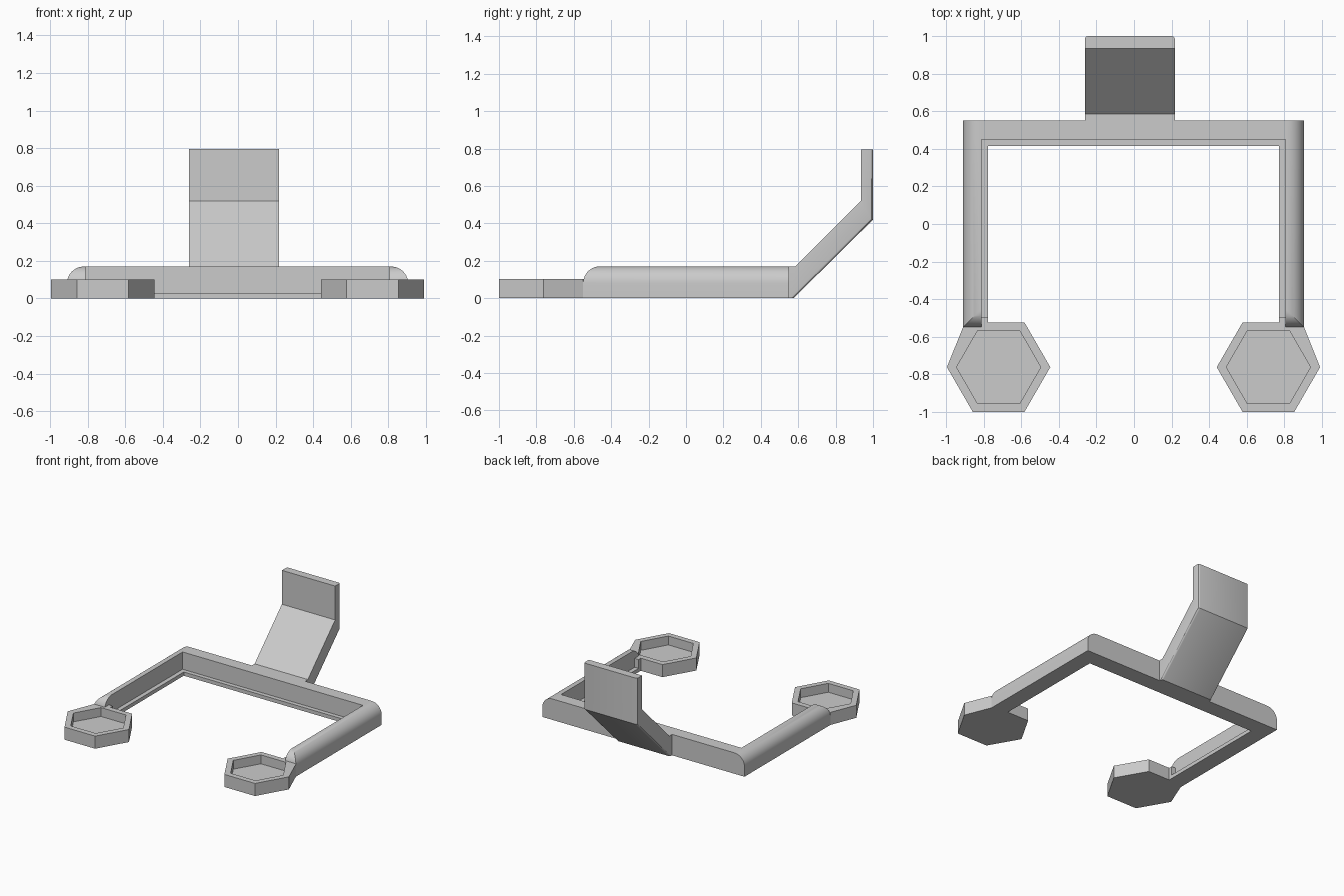
import bpy, bmesh
from math import cos, sin, pi, radians
from mathutils import Vector

cube = bpy.data.objects.get("Cube")
if cube:
    bpy.data.objects.remove(cube)

grey = bpy.data.materials.new("light_grey")
grey.use_nodes = True
colour = (0.6, 0.6, 0.6, 1)
grey.diffuse_color = colour
grey.node_tree.nodes["Principled BSDF"].inputs["Base Color"].default_value = colour

SHIFT = -0.0025


def finish(name, bm, smooth=False):
    bmesh.ops.recalc_face_normals(bm, faces=bm.faces[:])
    mesh = bpy.data.meshes.new(name)
    bm.to_mesh(mesh)
    bm.free()
    mesh.materials.append(grey)
    ob = bpy.data.objects.new(name, mesh)
    bpy.context.collection.objects.link(ob)
    ob.location.x = SHIFT
    if smooth:
        bpy.ops.object.select_all(action="DESELECT")
        ob.select_set(True)
        bpy.context.view_layer.objects.active = ob
        bpy.ops.object.shade_smooth_by_angle(angle=radians(30))
    return ob


def box(x, y, z):
    bm = bmesh.new()
    bmesh.ops.create_cube(bm, size=1)
    for v in bm.verts:
        v.co = Vector([r[0] if c < 0 else r[1] for c, r in zip(v.co, (x, y, z))])
    return bm


def prism(points, offset):
    bm = bmesh.new()
    face = bm.faces.new([bm.verts.new(p) for p in points])
    moved = bmesh.ops.extrude_face_region(bm, geom=[face])["geom"]
    verts = [g for g in moved if isinstance(g, bmesh.types.BMVert)]
    bmesh.ops.translate(bm, verts=verts, vec=offset)
    return bm


def arm(name, s):
    # Rail with a round outer top edge and a round front top edge
    bm = box(sorted((s * 0.81, s * 0.908)), (-0.55, 0.55), (0, 0.17))
    edges = []
    for e in bm.edges:
        mid = (e.verts[0].co + e.verts[1].co) / 2
        if mid.z > 0.16 and (abs(mid.x) > 0.9 or mid.y < -0.5):
            edges.append(e)
    bmesh.ops.bevel(bm, geom=edges, offset=0.09, offset_type="OFFSET",
                    segments=10, profile=0.5, affect="EDGES")
    finish(name, bm, True)


def foot(name, s):
    # Hexagonal cup, widened on the outer back corner to meet the rail
    def ring(r, z):
        return [(s * (0.718 + r * cos(i * pi / 3)), -0.762 + r * sin(i * pi / 3), z)
                for i in range(6)]

    def outline(z):
        pts = ring(0.275, z)
        return pts[:1] + [(s * 0.908, -0.55, z)] + pts[1:]

    bm = bmesh.new()
    low, high = [[bm.verts.new(p) for p in outline(z)] for z in (0, 0.102)]
    lip, floor = [[bm.verts.new(p) for p in ring(0.224, z)] for z in (0.102, 0.03)]
    partner = [0, 1, 1, 2, 3, 4, 5]
    for i in range(7):
        j = (i + 1) % 7
        bm.faces.new((low[i], low[j], high[j], high[i]))
        a, b = lip[partner[i]], lip[partner[j]]
        bm.faces.new([high[i], high[j], b] + ([a] if a != b else []))
    for i in range(6):
        j = (i + 1) % 6
        bm.faces.new((lip[i], lip[j], floor[j], floor[i]))
    bm.faces.new(floor)
    bm.faces.new(low)
    finish(name, bm)


# Side rails, feet, inner ledges and the small stops at their front ends
for side, s in (("left", 1), ("right", -1)):
    arm(side + "_arm", s)
    foot(side + "_foot", s)
    inner = sorted((s * 0.775, s * 0.81))
    finish(side + "_ledge", box(inner, (-0.495, 0.45), (0, 0.03)))
    finish(side + "_ledge_stop", box(inner, (-0.525, -0.495), (0, 0.102)))

# Rear crossbar and its ledge
finish("rear_bar", box((-0.81, 0.81), (0.45, 0.55), (0, 0.17)))
finish("rear_ledge", box((-0.775, 0.775), (0.415, 0.45), (0, 0.03)))

# Bent rear bracket, its long back edges slightly rounded
profile = [(0.55, 0), (0.575, 0), (1, 0.42), (1, 0.795),
           (0.935, 0.795), (0.935, 0.52), (0.585, 0.17), (0.55, 0.17)]
bm = prism([(-0.258, y, z) for y, z in profile], (0.478, 0, 0))
back = {(0.575, 0), (1, 0.42), (1, 0.795)}
edges = []
for e in bm.edges:
    ends = [(round(v.co.y, 3), round(v.co.z, 3)) for v in e.verts]
    if ends[0] != ends[1] and all(p in back for p in ends):
        edges.append(e)
bmesh.ops.bevel(bm, geom=edges, offset=0.015, offset_type="OFFSET",
                segments=3, profile=0.5, affect="EDGES")
finish("rear_bracket", bm, True)
